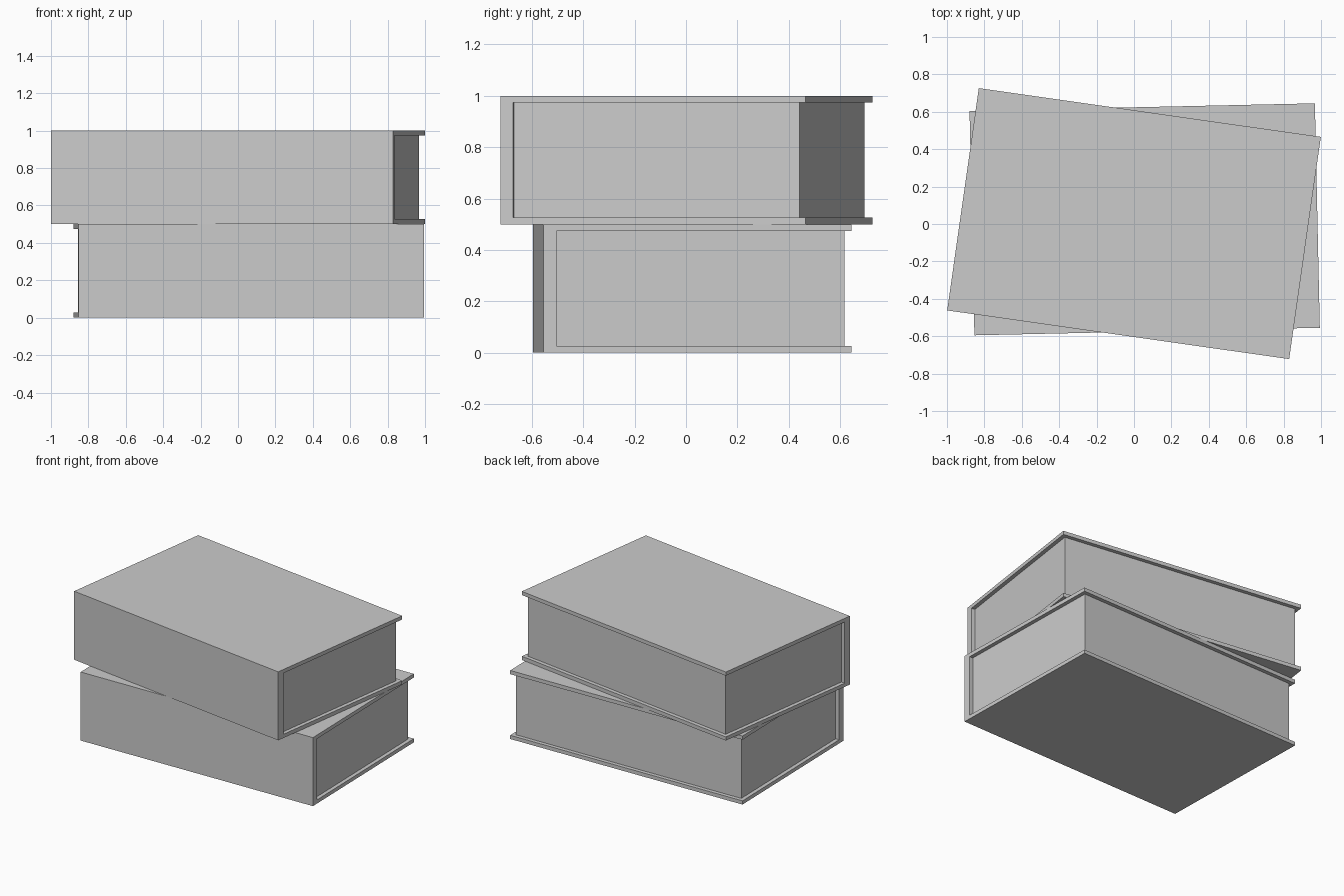
import bpy
import math

if "Cube" in bpy.data.objects:
    bpy.data.objects.remove(bpy.data.objects["Cube"])

LENGTH, WIDTH, HEIGHT = 1.847, 1.2, 0.5
BOARD, SPINE, INSET = 0.027, 0.05, 0.028


def extrude_profile(name, profile, x0, x1, loc, angle):
    """Extrude a closed (y, z) profile along local x."""
    n = len(profile)
    verts = [(x, y, z) for x in (x0, x1) for y, z in profile]
    faces = [tuple(reversed(range(n))), tuple(range(n, 2 * n))]
    faces += [(i, (i + 1) % n, n + (i + 1) % n, n + i) for i in range(n)]
    mesh = bpy.data.meshes.new(name)
    mesh.from_pydata(verts, [], faces)
    obj = bpy.data.objects.new(name, mesh)
    obj.location = loc
    obj.rotation_euler.z = math.radians(angle)
    bpy.context.collection.objects.link(obj)
    return obj


def book(prefix, loc, angle):
    h, w = LENGTH / 2, WIDTH / 2
    inner = -w + SPINE
    # cover: two boards joined by the spine
    cover = [(-w, 0), (w, 0), (w, BOARD), (inner, BOARD),
             (inner, HEIGHT - BOARD), (w, HEIGHT - BOARD),
             (w, HEIGHT), (-w, HEIGHT)]
    extrude_profile(prefix + "_cover", cover, -h, h, loc, angle)
    # page block, set back from the three open edges
    pages = [(inner, BOARD), (w - INSET, BOARD),
             (w - INSET, HEIGHT - BOARD), (inner, HEIGHT - BOARD)]
    extrude_profile(prefix + "_pages", pages, -h + INSET, h - INSET, loc, angle)


book("lower_book", (0.057, 0.025, 0), 1.25)
book("upper_book", (0, 0.002, HEIGHT), -8.1)
